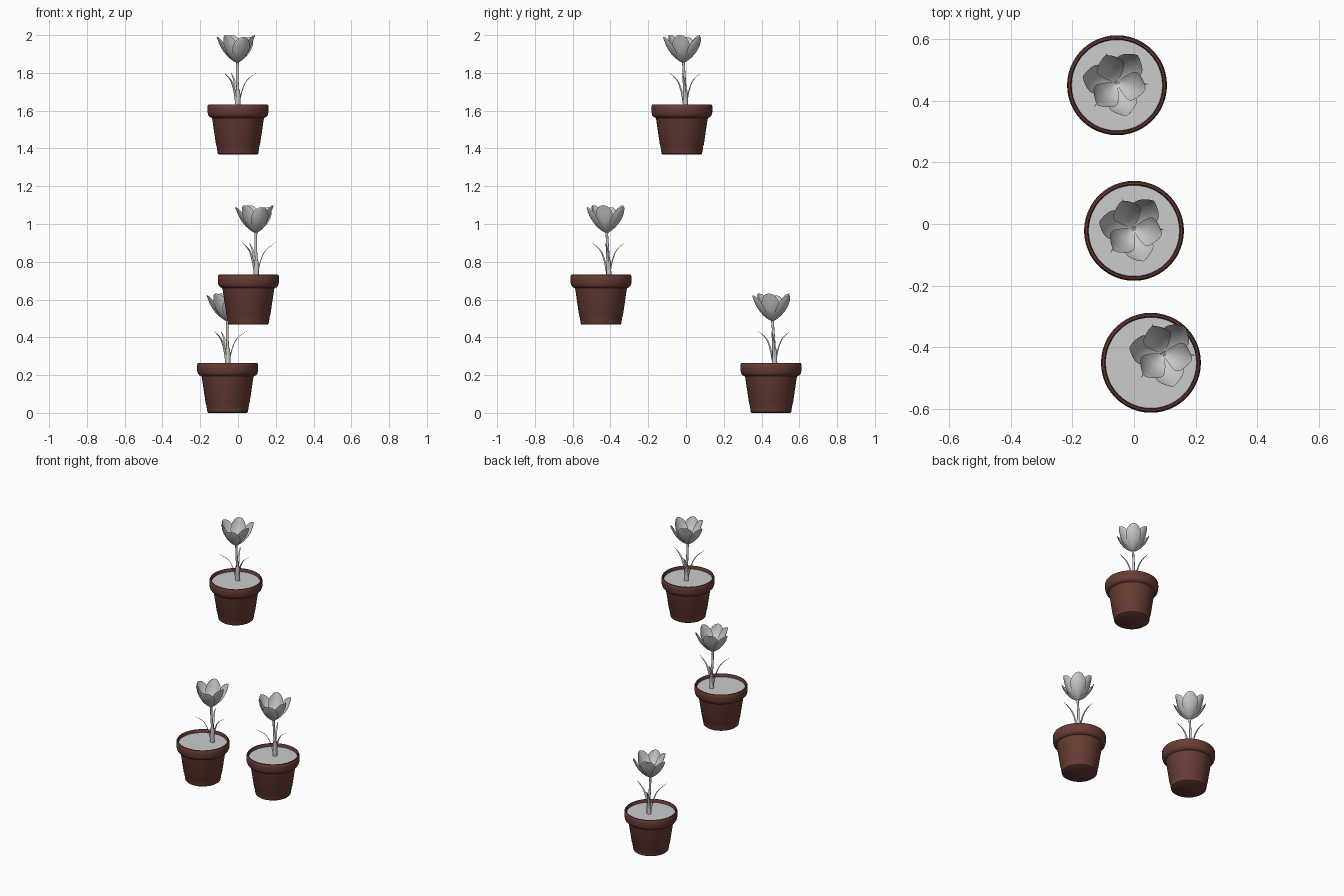
import bpy, bmesh, math
from mathutils import Vector

if "Cube" in bpy.data.objects:
    bpy.data.objects.remove(bpy.data.objects["Cube"])

clay = bpy.data.materials.new("clay")
clay.diffuse_color = (0.14, 0.045, 0.035, 1)
clay.use_nodes = True
clay.node_tree.nodes["Principled BSDF"].inputs["Base Color"].default_value = clay.diffuse_color


def make(name, verts, faces, mat=None, angle=40):
    me = bpy.data.meshes.new(name)
    me.from_pydata(verts, [], faces)
    bm = bmesh.new()
    bm.from_mesh(me)
    bmesh.ops.remove_doubles(bm, verts=bm.verts, dist=1e-5)
    bmesh.ops.recalc_face_normals(bm, faces=bm.faces)
    bm.to_mesh(me)
    bm.free()
    ob = bpy.data.objects.new(name, me)
    bpy.context.collection.objects.link(ob)
    if mat:
        me.materials.append(mat)
    bpy.ops.object.select_all(action='DESELECT')
    ob.select_set(True)
    bpy.context.view_layer.objects.active = ob
    bpy.ops.object.shade_smooth_by_angle(angle=math.radians(angle))
    return ob


def grid_faces(rows, cols, wrap=False):
    n = cols if wrap else cols - 1
    return [(i * cols + j, i * cols + (j + 1) % cols,
             (i + 1) * cols + (j + 1) % cols, (i + 1) * cols + j)
            for i in range(rows - 1) for j in range(n)]


def lathe(name, profile, origin, mat=None, seg=48):
    verts = [origin + Vector((r * math.cos(2 * math.pi * j / seg),
                              r * math.sin(2 * math.pi * j / seg), z))
             for r, z in profile for j in range(seg)]
    return make(name, verts, grid_faces(len(profile), seg, True), mat)


def spline(pts, t):
    # Catmull-Rom sample along a few control points
    n = len(pts) - 1
    i = min(int(t * n), n - 1)
    u = t * n - i
    p = [Vector(pts[max(0, min(n, k))]) for k in (i - 1, i, i + 1, i + 2)]
    return 0.5 * (2 * p[1] + (p[2] - p[0]) * u
                  + (2 * p[0] - 5 * p[1] + 4 * p[2] - p[3]) * u * u
                  + (3 * p[1] - p[0] - 3 * p[2] + p[3]) * u ** 3)


def tube(name, pts, radius, origin, rows=24, seg=12):
    verts = []
    for i in range(rows):
        t = i / (rows - 1)
        c, r = origin + spline(pts, t), radius(t)
        verts += [c + Vector((r * math.cos(2 * math.pi * j / seg),
                              r * math.sin(2 * math.pi * j / seg), 0)) for j in range(seg)]
    return make(name, verts, grid_faces(rows, seg, True))


def blade(name, profile, width, cup, angle, origin, rows=20, cols=11):
    # sheet following a radial profile (r, z), cupped across its width
    a = math.radians(angle)
    out, side = Vector((math.cos(a), math.sin(a), 0)), Vector((-math.sin(a), math.cos(a), 0))
    pts = [(r, 0, z) for r, z in profile]
    verts = []
    for i in range(rows):
        t = i / (rows - 1)
        p = spline(pts, t)
        d = spline(pts, min(1, t + .02)) - spline(pts, max(0, t - .02))
        inward = (out * -d.z + Vector((0, 0, d.x))).normalized()
        w = width(t)
        for j in range(cols):
            s = 2 * j / (cols - 1) - 1
            verts.append(origin + out * p.x + Vector((0, 0, p.z)) + side * (s * w)
                         + inward * (cup * w * s * s))
    return make(name, verts, grid_faces(rows, cols), angle=80)


POT = [(0, 0), (.102, 0), (.107, .004), (.114, .048), (.1165, .052), (.136, .185),
       (.139, .194), (.150, .199), (.157, .207), (.161, .222), (.162, .245), (.161, .257),
       (.157, .264), (.151, .265), (.148, .261), (.147, .235)]
SOIL = [(0, .247), (.148, .245)]
INNER = [(.004, .487), (.026, .503), (.052, .532), (.072, .570), (.085, .605), (.096, .632)]
OUTER = [(.004, .485), (.030, .500), (.060, .527), (.085, .562), (.101, .595), (.112, .622)]
LEAF_SHAPE = [(0, .24), (.08, .29), (.22, .345), (.48, .395), (1, .435)]


def petal_width(t):
    return .003 + .044 * math.sin(math.pi * t ** 1.3) ** .75 if 0 < t < 1 else (.004 if t == 0 else 0)


def leaf_width(t):
    return .0085 * (1 - t ** 3) * (.75 + .5 * t)


def potted_flower(tag, pot, shift):
    o = Vector(pot)
    lathe("pot_" + tag, POT, o, clay)
    lathe("soil_" + tag, SOIL, o)
    f = o + Vector(shift)
    # stem and the sheath around its foot
    tube("stem_" + tag, [(0, .013, .235), (.003, .011, .32), (-.001, .006, .40), (0, 0, .492)],
         lambda t: .0085 - .002 * t + .004 * max(0, t - .9) * 10 * .6, f)
    tube("sheath_" + tag, [(0, .013, .235), (.003, .011, .29), (.002, .010, .34)],
         lambda t: .014 - .002 * t, f, rows=8)
    # three inner and three outer petals
    for k in range(3):
        blade(f"inner_petal_{tag}_{k}", INNER, petal_width, .38, 112 + 118 * k, f)
        blade(f"outer_petal_{tag}_{k}", OUTER, petal_width, .38, 53 + 117 * k, f)
    # three arching leaves
    for k, (ang, reach) in enumerate([(-8, .105), (230, .115), (112, .095)]):
        prof = [(.008 + r * (reach - .008), z) for r, z in LEAF_SHAPE]
        blade(f"leaf_{tag}_{k}", prof, leaf_width, .4, ang, f + Vector((0, .009, 0)), 16, 5)


potted_flower("low", (-.055, .45, 0), (-.001, .008, 0))
potted_flower("middle", (.055, -.45, .467), (.040, .030, 0))
potted_flower("high", (0, -.022, 1.368), (-.003, .008, 0))
